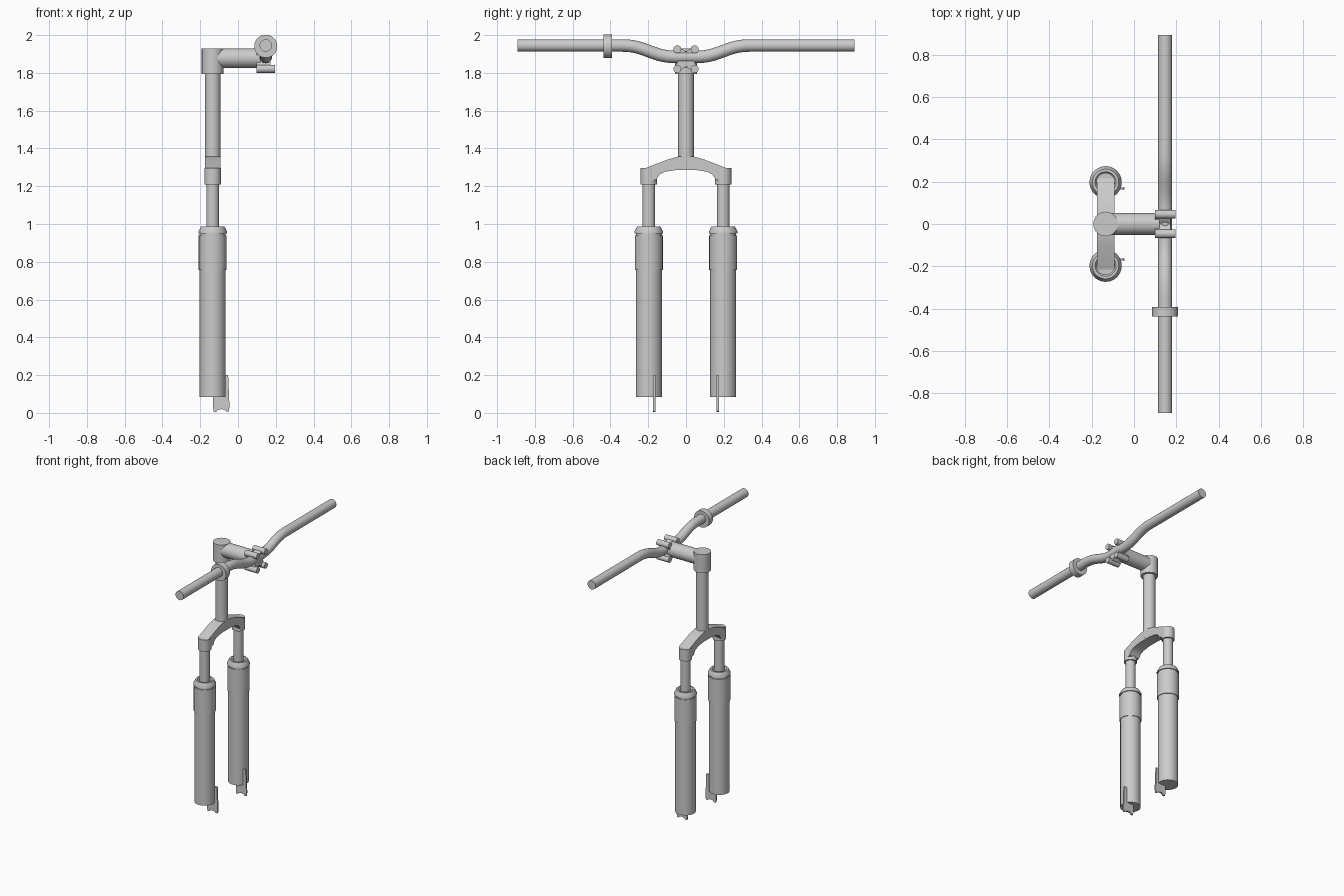
import bpy, bmesh
from math import cos, sin, pi, radians
from mathutils import Matrix, Vector

cube = bpy.data.objects.get("Cube")
if cube:
    bpy.data.objects.remove(cube, do_unlink=True)

grey = bpy.data.materials.new("grey metal")
grey.use_nodes = True
tone = (0.6, 0.6, 0.6, 1)
grey.diffuse_color = tone
grey.node_tree.nodes["Principled BSDF"].inputs["Base Color"].default_value = tone

AXIS_X = -0.134     # steering and fork axis
LEG_Y = 0.197
BAR_X = 0.147
CLAMP_Z = 1.873


def finish(obj, angle=35):
    if not obj.data.materials:
        obj.data.materials.append(grey)
    bpy.ops.object.select_all(action="DESELECT")
    obj.select_set(True)
    bpy.context.view_layer.objects.active = obj
    bpy.ops.object.shade_smooth_by_angle(angle=radians(angle))
    return obj


def make(name, bm):
    bmesh.ops.recalc_face_normals(bm, faces=bm.faces)
    mesh = bpy.data.meshes.new(name)
    bm.to_mesh(mesh)
    bm.free()
    obj = bpy.data.objects.new(name, mesh)
    bpy.context.collection.objects.link(obj)
    return finish(obj)


def lathe(name, profile, x, y, sides=48):
    """Capped turned part from (radius, z) pairs, bottom to top."""
    bm = bmesh.new()
    rings = [[bm.verts.new((x + r * cos(2 * pi * i / sides),
                            y + r * sin(2 * pi * i / sides), z))
              for i in range(sides)] for r, z in profile]
    for low, high in zip(rings, rings[1:]):
        for i in range(sides):
            j = (i + 1) % sides
            bm.faces.new((low[i], low[j], high[j], high[i]))
    bm.faces.new(rings[0])
    bm.faces.new(rings[-1])
    return make(name, bm)


def rod(name, start, end, radius, sides=40):
    """Straight cylinder between two points."""
    a, b = Vector(start), Vector(end)
    turn = (b - a).to_track_quat("Z", "Y").to_matrix().to_4x4()
    bm = bmesh.new()
    bmesh.ops.create_cone(bm, cap_ends=True, segments=sides, radius1=radius,
                          radius2=radius, depth=(b - a).length,
                          matrix=Matrix.Translation((a + b) / 2) @ turn)
    return make(name, bm)


def extrude(name, points, offset):
    """Flat outline of 3D points pushed along an offset."""
    bm = bmesh.new()
    face = bm.faces.new([bm.verts.new(p) for p in points])
    moved = bmesh.ops.extrude_face_region(bm, geom=[face], use_keep_orig=True)
    verts = [v for v in moved["geom"] if isinstance(v, bmesh.types.BMVert)]
    bmesh.ops.translate(bm, verts=verts, vec=offset)
    return make(name, bm)


# Steering column, stem head and stem
lathe("steerer_tube", [(0.042, 1.3), (0.042, 1.8)], AXIS_X, 0)
lathe("stem_head", [(0.058, 1.794), (0.058, 1.93)], AXIS_X, 0)
rod("stem", (AXIS_X, 0, 1.878), (0.12, 0, 1.878), 0.052)

# Fork crown: arched bridge between the two sockets
half_top = [(0.042, 1.357), (0.1, 1.34), (0.215, 1.296)]
half_under = [(0.197, 1.225), (0.157, 1.235), (0.14, 1.262), (0.11, 1.277), (0.05, 1.286)]
half = half_top + half_under
outline = half + [(-y, z) for y, z in reversed(half)]
extrude("fork_crown", [(AXIS_X - 0.041, y, z) for y, z in outline], (0.082, 0, 0))

# Fork legs
for side, s in (("left", 1), ("right", -1)):
    y = s * LEG_Y
    lathe(side + "_crown_socket", [(0.044, 1.21), (0.044, 1.296)], AXIS_X, y)
    lathe(side + "_stanchion", [(0.034, 0.95), (0.034, 1.25)], AXIS_X, y)
    lathe(side + "_lower_leg", [
        (0.069, 0.083), (0.069, 0.757), (0.074, 0.757), (0.074, 0.94), (0.069, 0.94),
        (0.069, 0.949), (0.076, 0.949), (0.076, 0.96), (0.062, 0.986), (0.05, 0.986),
        (0.042, 0.975), (0.034, 0.975)], AXIS_X, y)
    # Thin axle plate with a notched foot
    plate = [(-0.1, 0.2), (-0.052, 0.2), (-0.045, 0.03), (-0.049, 0.008), (-0.06, 0.006),
             (-0.07, 0.016), (-0.088, 0.02), (-0.106, 0.016), (-0.115, 0.006),
             (-0.128, 0.006), (-0.132, 0.03), (-0.132, 0.1)]
    extrude(side + "_dropout", [(x, s * 0.168 - 0.0055, z) for x, z in plate], (0, 0.011, 0))

# Handlebar: one swept tube with a dip at the middle
curve = bpy.data.curves.new("handlebar", "CURVE")
curve.dimensions = "3D"
curve.bevel_depth = 0.033
curve.bevel_resolution = 8
curve.resolution_u = 16
curve.use_fill_caps = True
spline = curve.splines.new("BEZIER")
path = [(-0.893, 1.945), (-0.34, 1.945), (-0.05, 1.884),
        (0.05, 1.884), (0.34, 1.945), (0.893, 1.945)]
spline.bezier_points.add(len(path) - 1)
for point, (y, z) in zip(spline.bezier_points, path):
    point.handle_left_type = point.handle_right_type = "FREE"
    point.co = (BAR_X, y, z)
    reach = 0.03 if abs(y) > 0.5 else 0.13
    inner = 0.03 if abs(y) < 0.1 else reach
    point.handle_left = (BAR_X, y - (reach if y < 0 else inner), z)
    point.handle_right = (BAR_X, y + (inner if y < 0 else reach), z)
bar = bpy.data.objects.new("handlebar", curve)
bpy.context.collection.objects.link(bar)
bar.select_set(True)
bpy.context.view_layer.objects.active = bar
bpy.ops.object.select_all(action="DESELECT")
bar.select_set(True)
bpy.ops.object.convert(target="MESH")
finish(bpy.context.view_layer.objects.active)

# Collar on the right half of the bar
rod("bar_collar", (BAR_X, -0.437, 1.941), (BAR_X, -0.392, 1.941), 0.061)

# Bar clamp: four-lobed body with longer bolt ears
lobes = []
for i in range(64):
    a = 2 * pi * i / 64
    r = 0.057 - 0.018 * cos(4 * a)
    lobes.append((0.098, r * cos(a) * 0.92, CLAMP_Z + r * sin(a)))
extrude("clamp_body", lobes, (0.075, 0, 0))
for sy in (-1, 1):
    for sz in (-1, 1):
        y, z = sy * 0.046, CLAMP_Z + sz * 0.052
        rod("clamp_ear", (0.098, y, z), (0.197, y, z), 0.021, 24)
